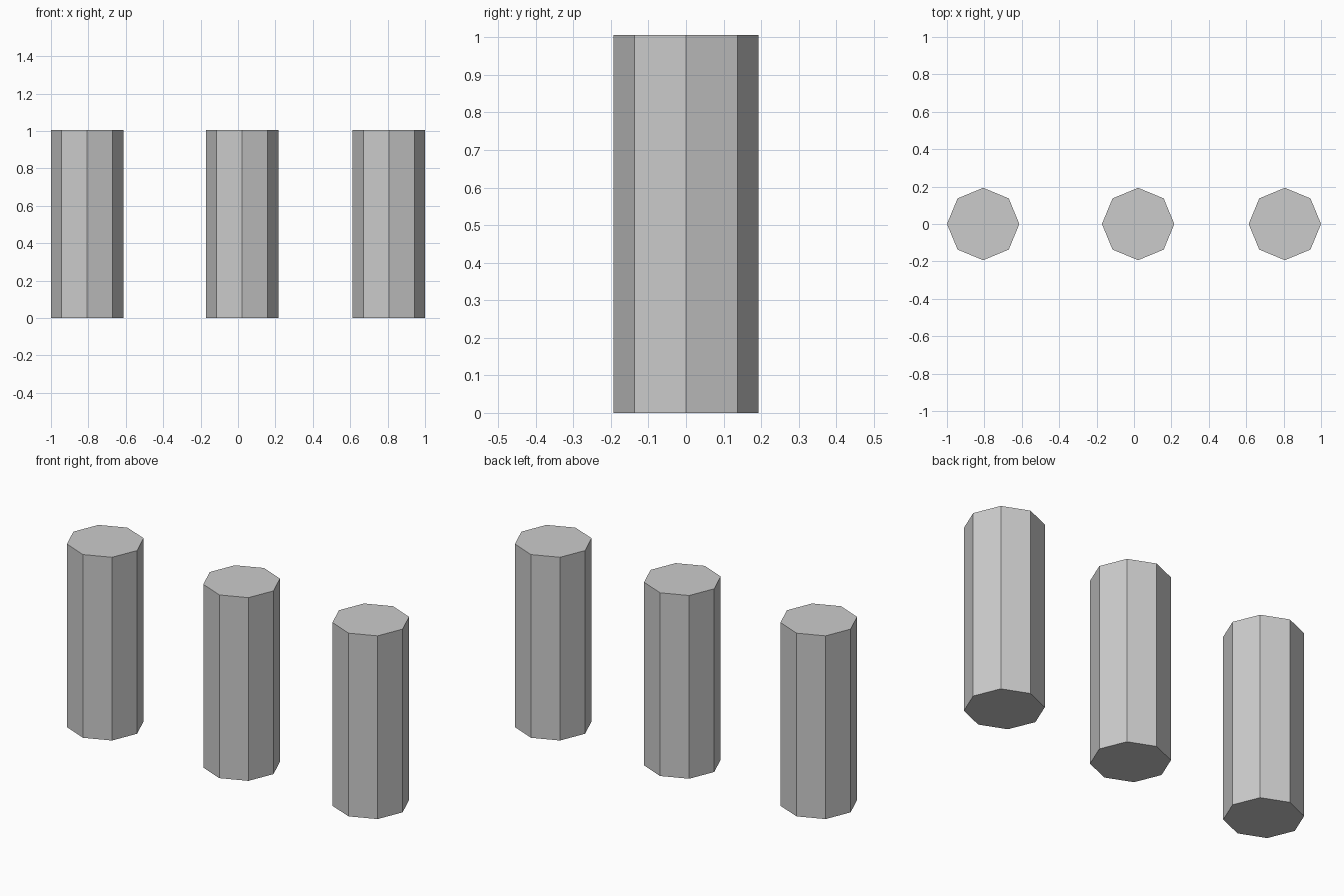
import bpy

if "Cube" in bpy.data.objects:
    bpy.data.objects.remove(bpy.data.objects["Cube"])

RADIUS = 0.1935
HEIGHT = 1.006


def add_post(name, x):
    # Flat-shaded octagonal post standing on the ground, corners on the axes
    bpy.ops.mesh.primitive_cylinder_add(
        vertices=8, radius=RADIUS, depth=HEIGHT, location=(x, 0, HEIGHT / 2))
    bpy.context.object.name = name


# Row of three posts, the middle one slightly off centre
for name, x in (("left_post", -0.8065), ("middle_post", 0.022), ("right_post", 0.8065)):
    add_post(name, x)
